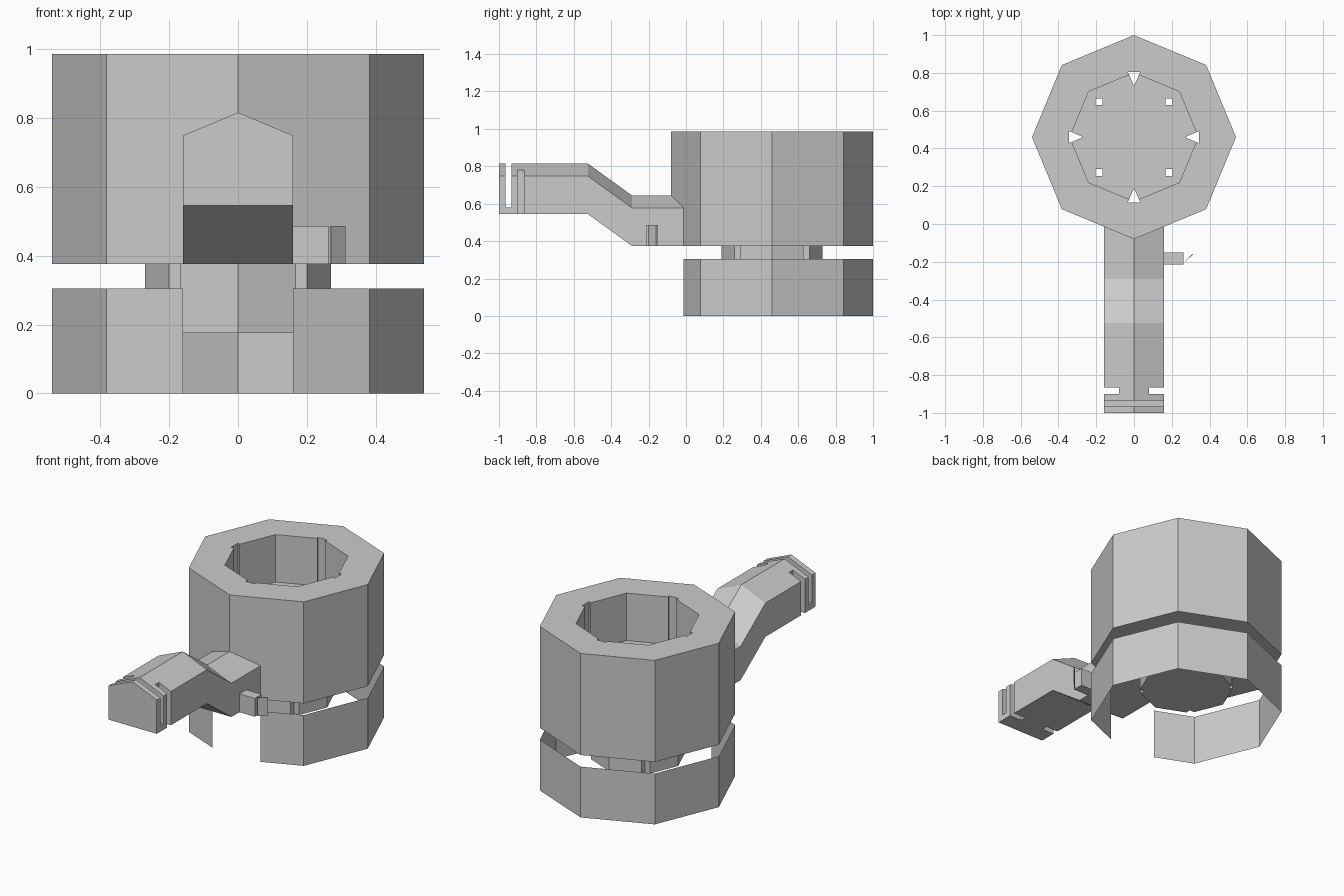
import bpy, bmesh, math

old = bpy.data.objects.get("Cube")
if old:
    bpy.data.objects.remove(old, do_unlink=True)

grey = bpy.data.materials.new("plain grey")
grey.use_nodes = True
GREY = (0.6, 0.6, 0.6, 1)
grey.diffuse_color = GREY
grey.node_tree.nodes["Principled BSDF"].inputs["Base Color"].default_value = GREY

CY = 0.46            # centre of the round body
HALF = 0.16          # half width of handle and base opening


def finish(name, bm):
    bmesh.ops.recalc_face_normals(bm, faces=bm.faces)
    mesh = bpy.data.meshes.new(name)
    bm.to_mesh(mesh)
    bm.free()
    mesh.materials.append(grey)
    obj = bpy.data.objects.new(name, mesh)
    bpy.context.collection.objects.link(obj)
    return obj


def loft(name, sections):
    """Closed solid through a list of matching cross-sections."""
    bm = bmesh.new()
    rings = [[bm.verts.new(p) for p in s] for s in sections]
    for a, b in zip(rings, rings[1:]):
        for i in range(len(a)):
            j = (i + 1) % len(a)
            bm.faces.new((a[i], a[j], b[j], b[i]))
    bm.faces.new(rings[0])
    bm.faces.new(rings[-1])
    return finish(name, bm)


def prism(name, outline, z0, z1):
    return loft(name, [[(x, y, z) for x, y in outline] for z in (z0, z1)])


def octagon(r):
    return [(r * math.cos(i * math.pi / 4), CY + r * math.sin(i * math.pi / 4))
            for i in range(8)]


def box(name, x0, x1, y0, y1, z0, z1):
    return prism(name, [(x0, y0), (x1, y0), (x1, y1), (x0, y1)], z0, z1)


def cut(target, cutter):
    cutter.hide_render = True
    mod = target.modifiers.new("cut", 'BOOLEAN')
    mod.operation = 'DIFFERENCE'
    mod.solver = 'EXACT'
    mod.object = cutter
    with bpy.context.temp_override(object=target, active_object=target):
        bpy.ops.object.modifier_apply(modifier=mod.name)
    bpy.data.objects.remove(cutter, do_unlink=True)


# Cup body with an octagonal well, and the neck below it
cup = prism("cup_body", octagon(0.54), 0.375, 0.985)
cut(cup, prism("well_cutter", octagon(0.34), 0.7, 1.1))
neck = prism("neck", octagon(0.27), 0.175, 0.375)

# Four wedge slots in the well corners
for i in range(4):
    c, s = math.cos(i * math.pi / 2), math.sin(i * math.pi / 2)
    wedge = [(0.27, 0), (0.345, 0.033), (0.345, -0.033)]
    outline = [(r * c - t * s, CY + r * s + t * c) for r, t in wedge]
    cut(cup, prism("wedge_cutter", outline, 0.2, 1.1))

# Four square holes through the floor and neck
for sx in (-1, 1):
    for sy in (-1, 1):
        x, y, h = sx * 0.186, CY + sy * 0.187, 0.018
        for part in (cup, neck):
            cut(part, box("hole_cutter", x - h, x + h, y - h, y + h, 0.1, 1.1))

# Thin base ring, open at the front
front_y = CY - 0.54 + HALF * math.tan(math.pi / 8)
corners = octagon(0.54)
path = [(HALF, front_y)] + [corners[i % 8] for i in range(7, 14)] + [(-HALF, front_y)]
bm = bmesh.new()
pairs = [[bm.verts.new((x, y, z)) for z in (0, 0.305)] for x, y in path]
for (a, b), (c, d) in zip(pairs, pairs[1:]):
    bm.faces.new((a, c, d, b))
finish("base_ring", bm)

# Cranked handle with a ridged top
sections = []
for y, z in ((0.05, 0.375), (-0.29, 0.375), (-0.525, 0.545), (-1, 0.545)):
    sections.append([(-HALF, y, z), (HALF, y, z), (HALF, y, z + 0.203),
                     (0, y, z + 0.27), (-HALF, y, z + 0.203)])
handle = loft("handle", sections)
cut(handle, box("top_slot_cutter", -0.3, 0.3, -0.966, -0.934, 0.58, 0.9))
for s in (-1, 1):
    x0, x1 = sorted((s * 0.08, s * 0.3))
    cut(handle, box("side_slot_cutter", x0, x1, -0.9, -0.865, 0.5, 0.9))

# Side lug with its small end plate
box("side_lug", 0.15, 0.262, -0.215, -0.15, 0.375, 0.485)
prism("lug_plate", [(0.27, -0.2), (0.312, -0.16), (0.31, -0.158), (0.268, -0.198)],
      0.375, 0.485)
